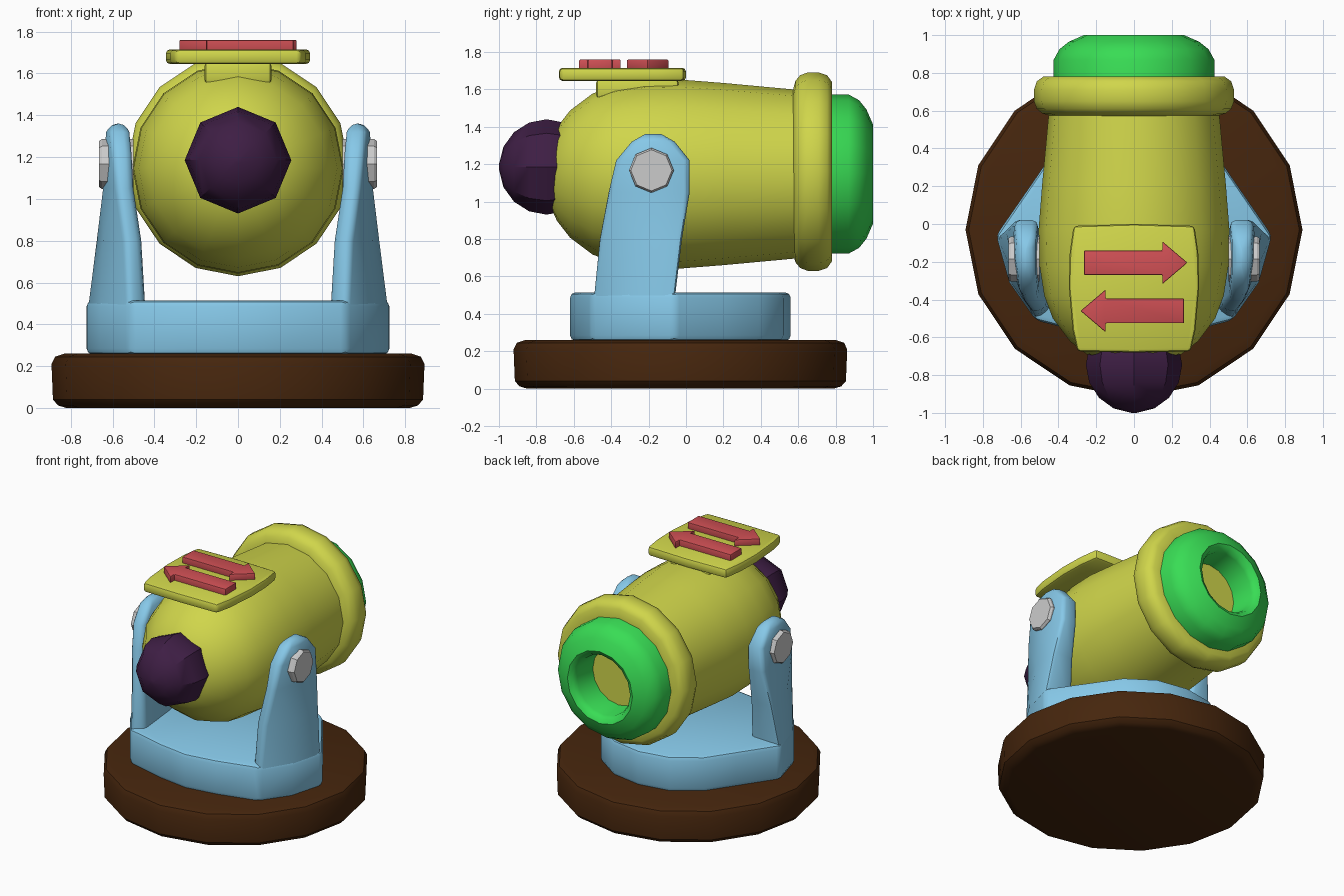
import bpy, bmesh, math

if "Cube" in bpy.data.objects:
    bpy.data.objects.remove(bpy.data.objects["Cube"])

COLORS = {
    "brown": (0.061, 0.019, 0.004), "blue": (0.24, 0.58, 0.81), "yellow": (0.63, 0.67, 0.07),
    "green": (0.04, 0.72, 0.09), "purple": (0.048, 0.013, 0.058), "red": (0.63, 0.08, 0.09),
}
MATS = {}
for key, rgb in COLORS.items():
    MATS[key] = bpy.data.materials.new(key)
    MATS[key].diffuse_color = (*rgb, 1)


def loft(name, rings, color=None, bevel=0, angle=38):
    """Skin a stack of equal-length closed rings and cap both ends."""
    bm = bmesh.new()
    loops = [[bm.verts.new(p) for p in ring] for ring in rings]
    n = len(loops[0])
    for a, b in zip(loops, loops[1:]):
        for i in range(n):
            j = (i + 1) % n
            bm.faces.new((a[i], a[j], b[j], b[i]))
    bm.faces.new(loops[0][::-1])
    bm.faces.new(loops[-1])
    bmesh.ops.recalc_face_normals(bm, faces=bm.faces)
    me = bpy.data.meshes.new(name)
    bm.to_mesh(me)
    bm.free()
    ob = bpy.data.objects.new(name, me)
    bpy.context.collection.objects.link(ob)
    if color:
        me.materials.append(MATS[color])
    bpy.ops.object.select_all(action='DESELECT')
    ob.select_set(True)
    bpy.context.view_layer.objects.active = ob
    if bevel:
        mod = ob.modifiers.new("bevel", 'BEVEL')
        mod.width, mod.segments = bevel, 2
        mod.limit_method, mod.angle_limit = 'ANGLE', math.radians(40)
        bpy.ops.object.modifier_apply(modifier="bevel")
    bpy.ops.object.shade_smooth_by_angle(angle=math.radians(angle))
    return ob


def lathe(name, profile, center, axis, color=None, sides=16, angle=38):
    """Turn (position, radius) pairs about x, y or z."""
    cx, cy, cz = center
    rings = []
    for t, r in profile:
        ring = []
        for i in range(sides):
            a = 2 * math.pi * i / sides
            u, v = r * math.cos(a), r * math.sin(a)
            ring.append({'x': (cx + t, cy + u, cz + v), 'y': (cx + u, cy + t, cz + v),
                         'z': (cx + u, cy + v, cz + t)}[axis])
        rings.append(ring)
    return loft(name, rings, color, angle=angle)


def prism(name, pts, z0, z1, color, bevel=0, angle=38):
    return loft(name, [[(x, y, z) for x, y in pts] for z in (z0, z1)], color, bevel, angle)


def both_sides(half):
    return half + [(-x, y) for x, y in reversed(half) if x > 0]


# Round base
lathe("base", [(0, 0.82), (0.012, 0.86), (0.04, 0.885), (0.21, 0.892), (0.245, 0.875), (0.26, 0.83)],
      (0, -0.03, 0), 'z', "brown")

# Cradle floor, widened where the arms rise
floor = both_sides([(0, -0.62), (0.23, -0.585), (0.52, -0.51), (0.66, -0.31), (0.73, -0.06),
                    (0.55, 0.2), (0.42, 0.39), (0.23, 0.52), (0, 0.56)])
prism("cradle_floor", floor, 0.255, 0.515, "blue", 0.03)

# Arms: back-outer, mid-outer, front-outer, front-inner, back-inner corners per height
ARM = [
    (0.26, [(.73, -.06), (.66, -.31), (.52, -.51), (.44, -.45), (.48, -.08)]),
    (0.47, [(.725, -.06), (.66, -.30), (.52, -.505), (.44, -.45), (.48, -.07)]),
    (0.80, [(.68, -.02), (.645, -.25), (.54, -.47), (.46, -.44), (.50, -.03)]),
    (1.05, [(.64, .02), (.645, -.20), (.58, -.42), (.50, -.40), (.51, .02)]),
    (1.22, [(.63, .02), (.64, -.18), (.60, -.375), (.51, -.37), (.51, .02)]),
    (1.32, [(.62, -.06), (.63, -.175), (.61, -.29), (.52, -.29), (.52, -.06)]),
    (1.36, [(.60, -.13), (.605, -.175), (.60, -.22), (.54, -.22), (.54, -.13)]),
]
for side, s in (("right", 1), ("left", -1)):
    loft("cradle_arm_" + side, [[(s * x, y, z) for x, y in pts] for z, pts in ARM], "blue", 0.028, 45)
    # Pivot pin
    lathe("pivot_pin_" + side, [(s * 0.5, 0.12), (s * 0.65, 0.12), (s * 0.665, 0.11)],
          (0, -0.185, 1.167), 'x', sides=8, angle=30)

# Barrel body
lathe("barrel", [(-0.75, 0.05), (-0.73, 0.16), (-0.69, 0.25), (-0.62, 0.34), (-0.5, 0.43), (-0.38, 0.475),
                 (-0.22, 0.5), (-0.03, 0.505), (0.2, 0.487), (0.6, 0.45), (0.7, 0.44)],
      (0, 0, 1.147), 'y', "yellow")

# Rolled rim
lathe("barrel_rim", [(0.57, 0.43), (0.585, 0.485), (0.61, 0.515), (0.65, 0.53), (0.71, 0.53),
                     (0.755, 0.515), (0.78, 0.48), (0.78, 0.40)], (0, 0, 1.16), 'y', "yellow", angle=60)

# Muzzle with open bore
lathe("muzzle", [(0.68, 0.425), (0.87, 0.425), (0.925, 0.395), (0.965, 0.345), (1.0, 0.265),
                 (0.985, 0.235), (0.95, 0.22), (0.72, 0.21)], (0, 0, 1.147), 'y', "green", angle=50)

# Rear knob
ring_angles = [math.pi * (0.02 + 0.96 * i / 8) for i in range(9)]
lathe("rear_knob", [(-0.255 * math.cos(a), 0.255 * math.sin(a)) for a in ring_angles],
      (0, -0.745, 1.185), 'y', "purple", sides=8, angle=30)

# Top pad and its neck
pad = both_sides([(0, -0.68), (0.30, -0.675), (0.325, -0.56), (0.345, -0.33), (0.34, -0.15),
                  (0.32, -0.01), (0, 0.0)])
prism("top_pad", pad, 1.645, 1.715, "yellow", 0.02)
prism("pad_neck", [(-.16, -.48), (.16, -.48), (.16, -.04), (-.16, -.04)], 1.55, 1.655, "yellow", 0.02)

# Pair of opposed arrows
ARROW = [(-.265, -.065), (.15, -.065), (.15, -.113), (.283, 0), (.15, .113), (.15, .065), (-.265, .065)]
for name, s, y0 in (("arrow_right", 1, -0.205), ("arrow_left", -1, -0.46)):
    prism(name, [(s * x, y0 + s * y) for x, y in ARROW], 1.70, 1.76, "red", 0.006, 30)

for m in bpy.data.materials:
    if m.users and not m.is_grease_pencil:
        m.use_nodes = True
        m.node_tree.nodes["Principled BSDF"].inputs["Base Color"].default_value = m.diffuse_color
